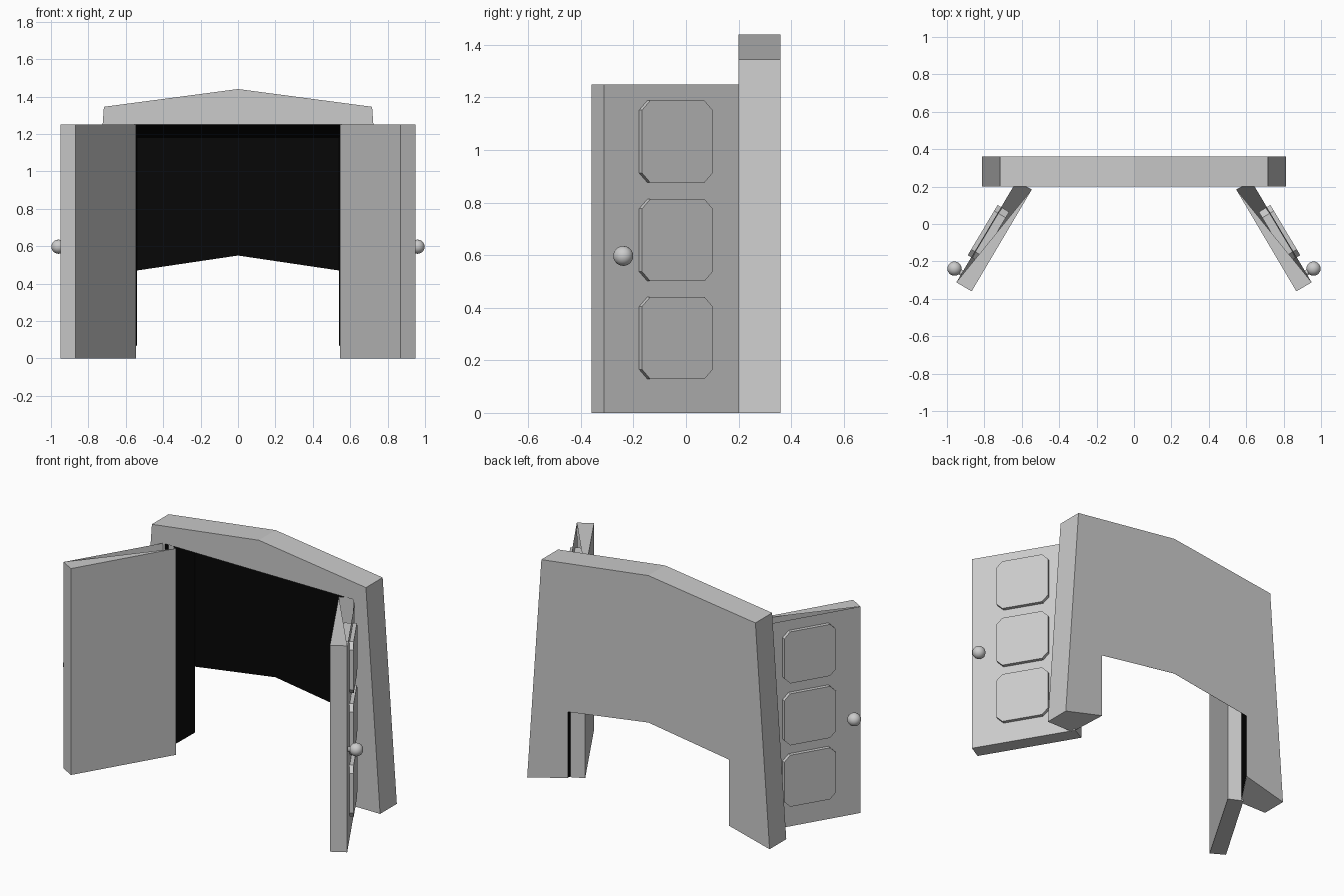
import bpy, bmesh, math
from mathutils import Vector, Matrix

if "Cube" in bpy.data.objects:
    bpy.data.objects.remove(bpy.data.objects["Cube"])


def make_object(name, bm, mirror=True, recalc=True):
    if recalc:
        bmesh.ops.recalc_face_normals(bm, faces=bm.faces)
    mesh = bpy.data.meshes.new(name)
    bm.to_mesh(mesh)
    bm.free()
    obj = bpy.data.objects.new(name, mesh)
    bpy.context.collection.objects.link(obj)
    if mirror:
        obj.modifiers.new("mirror", "MIRROR").use_mirror_merge = False
    return obj


# Frame: gabled shell, wide door opening in front, low notch in the back
OUTER = [(-.812, 0), (-.717, 1.345), (0, 1.44), (.717, 1.345), (.812, 0)]
FRONT_HOLE = [(.63, 0), (.63, 1.25), (-.63, 1.25), (-.63, 0)]
BACK_HOLE = [(.54, .07), (.54, .47), (0, .55), (-.54, .47), (-.54, .07)]
bm = bmesh.new()
front = [bm.verts.new((x, .2, z)) for x, z in OUTER + FRONT_HOLE]
back = [bm.verts.new((x, .36, z)) for x, z in OUTER + BACK_HOLE]
bm.faces.new(front[::-1])
bm.faces.new(back)
for i in range(4):
    bm.faces.new((front[i], front[i + 1], back[i + 1], back[i]))
bm.faces.new((front[4], front[5], back[5], back[4]))
bm.faces.new((front[0], back[0], back[-1], front[-1]))
make_object("door_frame", bm, mirror=False, recalc=False)

# Black lining of the doorway: tapering jambs and lintel, and the wall above the notch
Y = .358
bm = bmesh.new()
rim = [bm.verts.new((x, .2, z)) for x, z in FRONT_HOLE]
inner = [bm.verts.new((x, Y, z)) for x, z in
         ((.54, .07), (.54, .47), (.54, 1.18), (-.54, 1.18), (-.54, .47), (-.54, .07))]
peak = bm.verts.new((0, Y, .55))
bm.faces.new((rim[0], rim[1], inner[2], inner[1], inner[0]))
bm.faces.new((rim[1], rim[2], inner[3], inner[2]))
bm.faces.new((rim[2], rim[3], inner[5], inner[4], inner[3]))
bm.faces.new((inner[1], inner[2], inner[3], inner[4], peak))
lining = make_object("doorway_lining", bm, mirror=False, recalc=False)
black = bpy.data.materials.new("black")
black.diffuse_color = (.002, .002, .002, 1)
black.use_nodes = True
black.node_tree.nodes["Principled BSDF"].inputs["Base Color"].default_value = black.diffuse_color
lining.data.materials.append(black)

# Door leaves: half of the top sinks down to the bottom inner hinge corner
A, B, C, D = (.546, .185), (.63, .225), (.95, -.312), (.868, -.36)
H = 1.25
bm = bmesh.new()
low = [bm.verts.new((x, y, 0)) for x, y in (A, B, C, D)]
top = [bm.verts.new((x, y, H)) for x, y in (A, B, C, D)]
bm.faces.new(low)
for i in range(4):
    j = (i + 1) % 4
    bm.faces.new((low[j], low[i], top[i], top[j]))
bm.faces.new((top[0], top[3], top[2]))
bm.faces.new((low[0], top[2], top[1]))
make_object("door_leaf", bm, recalc=False)

# Local axes of the outer door face: u along it, n outwards
origin = Vector((*C, 0))
u = (Vector((*B, 0)) - origin).normalized()
n = Vector((u.y, -u.x, 0))


def on_door(along, z, out):
    return origin + u * along + n * out + Vector((0, 0, z))


# Raised door panels: square prisms with cut corners
S, K = .156, .036
OCTAGON = [(-S, -S + K), (-S + K, -S), (S - K, -S), (S, -S + K),
           (S, S - K), (S - K, S), (-S + K, S), (-S, S - K)]
bm = bmesh.new()
for zc in (.285, .657, 1.032):
    rings = [[bm.verts.new(on_door(.312 + p, zc + q, out)) for p, q in OCTAGON]
             for out in (-.05, .022)]
    for ring in rings:
        bm.faces.new(ring)
    for i in range(8):
        j = (i + 1) % 8
        bm.faces.new((rings[0][i], rings[0][j], rings[1][j], rings[1][i]))
make_object("door_panels", bm)

# Round knob on a short neck
turn = n.to_track_quat('Z', 'Y').to_matrix().to_4x4()
bm = bmesh.new()
bmesh.ops.create_uvsphere(bm, u_segments=20, v_segments=12, radius=.038,
                          matrix=Matrix.Translation(on_door(.058, .597, .046)) @ turn)
bmesh.ops.create_cone(bm, cap_ends=True, segments=12, radius1=.015, radius2=.015, depth=.05,
                      matrix=Matrix.Translation(on_door(.058, .597, .005)) @ turn)
knob = make_object("door_knob", bm)
bpy.context.view_layer.objects.active = knob
knob.select_set(True)
bpy.ops.object.shade_smooth_by_angle(angle=math.radians(40))
